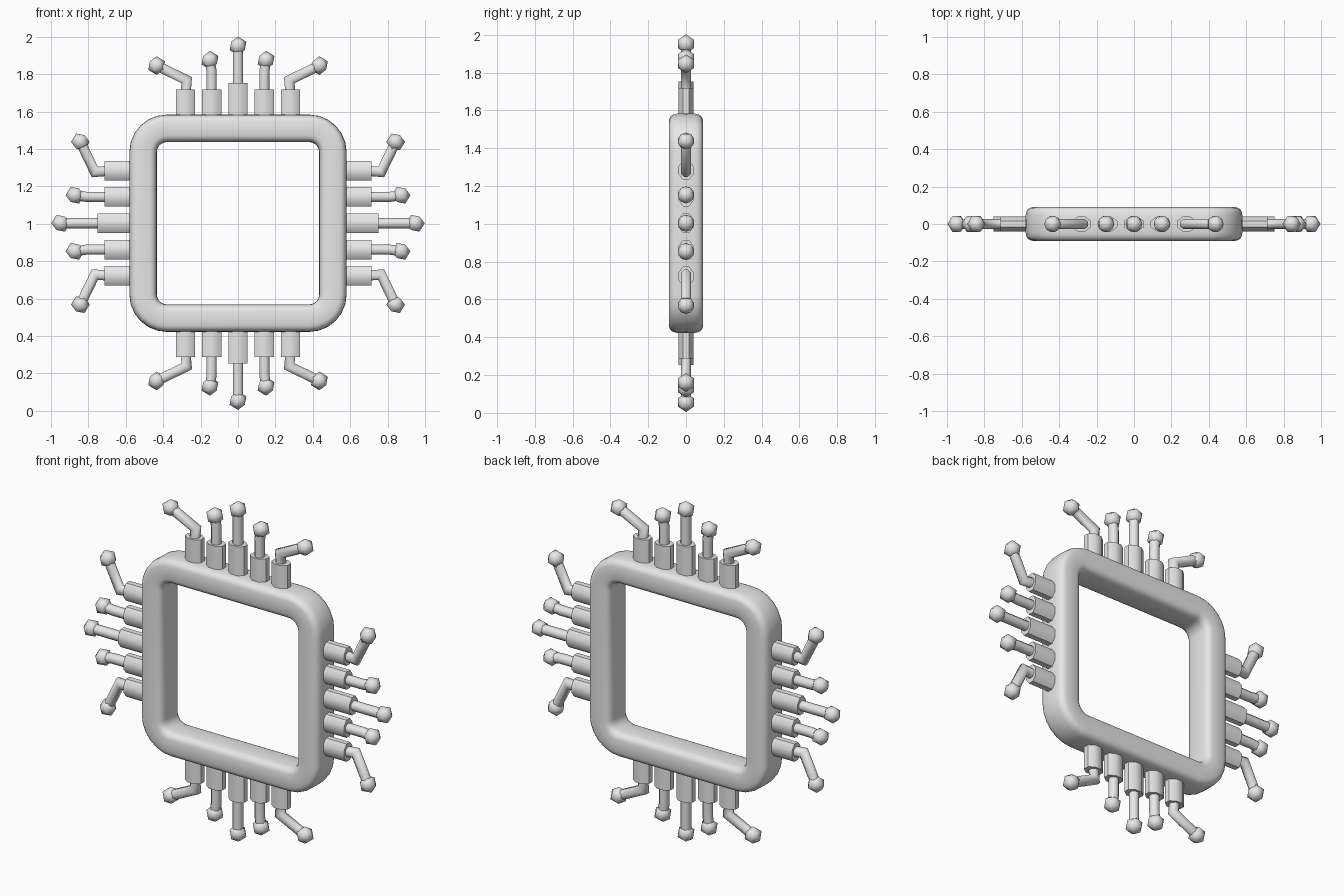
import bpy
import bmesh
from math import sin, cos, pi, radians, copysign
from mathutils import Vector, Matrix

if "Cube" in bpy.data.objects:
    bpy.data.objects.remove(bpy.data.objects["Cube"])

CENTRE = Matrix.Translation((0, 0, 1.003))

metal = bpy.data.materials.new("plain_grey")
metal.use_nodes = True
metal.diffuse_color = (0.8, 0.8, 0.8, 1)
metal.node_tree.nodes["Principled BSDF"].inputs["Base Color"].default_value = (0.8, 0.8, 0.8, 1)


def finish(name, bm, matrix, angle):
    """Turn a bmesh into a placed, shaded object."""
    bmesh.ops.recalc_face_normals(bm, faces=bm.faces)
    bm.transform(matrix)
    mesh = bpy.data.meshes.new(name)
    bm.to_mesh(mesh)
    bm.free()
    mesh.materials.append(metal)
    obj = bpy.data.objects.new(name, mesh)
    bpy.context.collection.objects.link(obj)
    bpy.ops.object.select_all(action="DESELECT")
    obj.select_set(True)
    bpy.context.view_layer.objects.active = obj
    bpy.ops.object.shade_smooth_by_angle(angle=radians(angle))
    return obj


def loft(rings, closed=False):
    """Skin a list of point rings; cap the ends unless the sweep is closed."""
    bm = bmesh.new()
    loops = [[bm.verts.new(p) for p in ring] for ring in rings]
    n = len(loops[0])
    pairs = list(zip(loops, loops[1:]))
    if closed:
        pairs.append((loops[-1], loops[0]))
    else:
        bm.faces.new(loops[0])
        bm.faces.new(loops[-1])
    for a, b in pairs:
        for i in range(n):
            j = (i + 1) % n
            bm.faces.new((a[i], a[j], b[j], b[i]))
    return bm


def rod(path, wide, deep, sides=8):
    """Sweep an oval along a path in the xz plane, mitring the bends."""
    pts = [Vector((x, 0, z)) for x, z in path]
    rings = []
    for i, p in enumerate(pts):
        before = (p - pts[max(i - 1, 0)]).normalized()
        after = (pts[min(i + 1, len(pts) - 1)] - p).normalized()
        along = (before + after).normalized()
        across = Vector((along.z, 0, -along.x))
        if before.length and after.length:
            across /= max(along.dot(after), 0.5)
        rings.append([p + across * wide * cos(a) + Vector((0, deep * sin(a), 0))
                      for a in (2 * pi * (k + 0.5) / sides for k in range(sides))])
    return loft(rings)


# Square frame: softened rectangular section swept round four corners
def soft(value):
    return copysign(abs(value) ** 0.5, value)


section = [(0.1275 + 0.0735 * soft(cos(a)), 0.091 * soft(sin(a)))
           for a in (2 * pi * k / 24 for k in range(24))]
frame_rings = []
for quarter in range(4):
    mid = pi / 2 * quarter + pi / 4
    cx, cz = copysign(0.38, cos(mid)), copysign(0.38, sin(mid))
    for step in range(7):
        a = pi / 2 * (quarter + step / 6)
        frame_rings.append([(cx + r * cos(a), y, cz + r * sin(a)) for r, y in section])
finish("square_frame", loft(frame_rings, closed=True), CENTRE, 50)


# Pins: sleeve, rod and knob, described for the top side as
# (sleeve position, sleeve end, rod path after the sleeve)
PINS = [
    ("centre", 0, 0.75, [(0, 0.948)]),
    ("inner", 0.141, 0.715, [(0.141, 0.81), (0.15, 0.872)]),
    ("outer", 0.281, 0.715, [(0.274, 0.765), (0.435, 0.843)]),
]


def add_pin(label, x, top, path, matrix):
    finish(label + "_sleeve", rod([(x, 0.54), (x, top)], 0.056, 0.042), matrix, 40)
    finish(label + "_rod", rod([(x, top - 0.03)] + path, 0.029, 0.029), matrix, 50)
    kx, kz = path[-1]
    knob = bmesh.new()
    bmesh.ops.create_icosphere(knob, subdivisions=1, radius=0.05)
    finish(label + "_knob", knob, matrix @ Matrix.Translation((kx, 0, kz)), 50)


for turn, side in enumerate(("top", "left", "bottom", "right")):
    place = CENTRE @ Matrix.Rotation(turn * pi / 2, 4, "Y")
    for kind, x, top, path in PINS:
        for sign in ((1, -1) if x else (1,)):
            add_pin(f"{side}_{kind}_pin", x * sign, top,
                    [(px * sign, pz) for px, pz in path], place)
